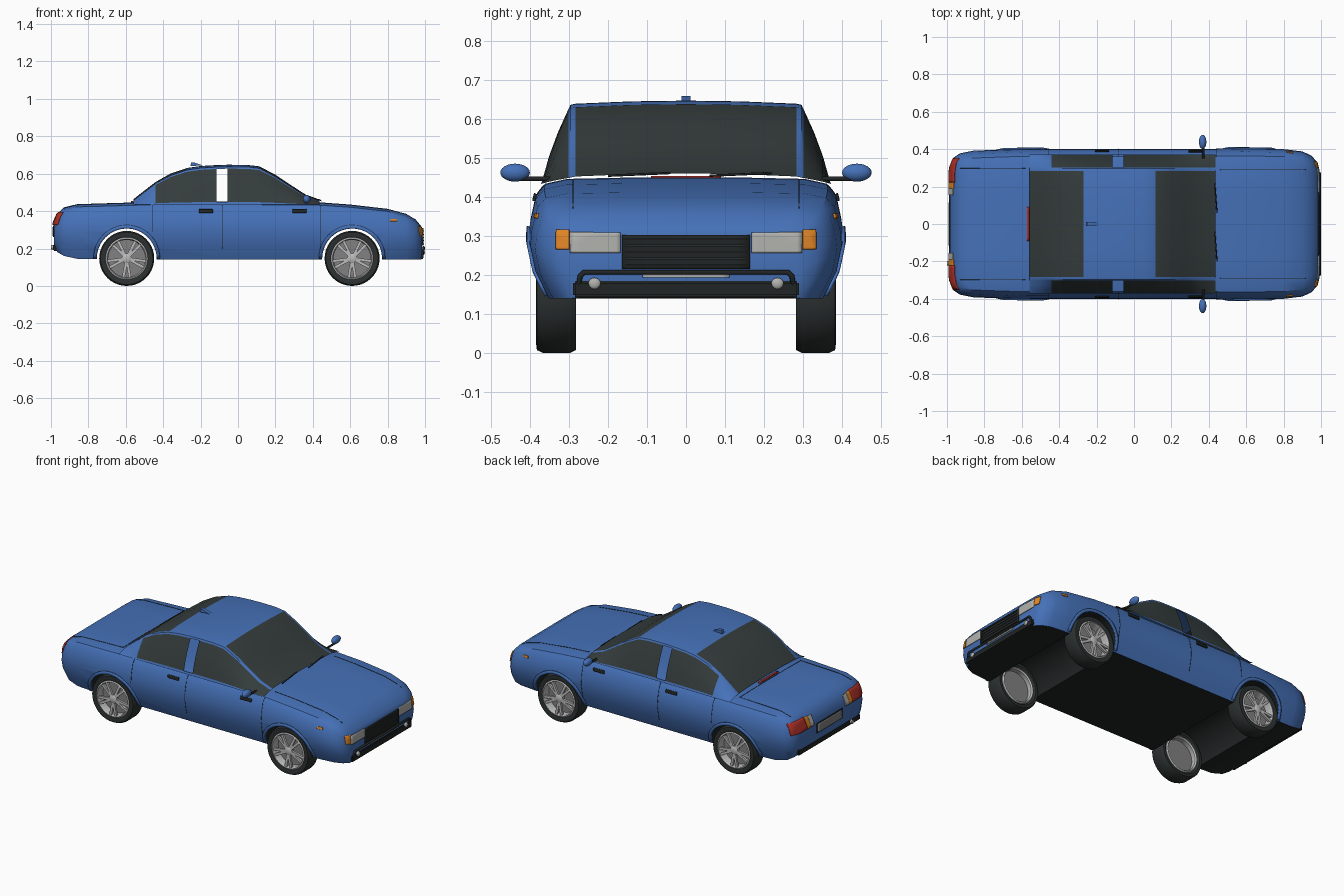
import bpy, bmesh, math
from mathutils import Vector, Matrix
from mathutils.bvhtree import BVHTree

cube = bpy.data.objects.get("Cube")
if cube:
    bpy.data.objects.remove(cube, do_unlink=True)


def material(name, r, g, b):
    m = bpy.data.materials.new(name)
    m.use_nodes = True
    m.diffuse_color = (r, g, b, 1)
    node = next(n for n in m.node_tree.nodes if n.type == 'BSDF_PRINCIPLED')
    node.inputs["Base Color"].default_value = (r, g, b, 1)
    return m


BLUE = material("blue_paint", .06, .165, .48)
GLASS = material("dark_glass", .035, .045, .045)
BLACK = material("black_trim", .015, .018, .018)
RUBBER = material("rubber", .025, .03, .03)
SILVER = material("silver", .5, .5, .5)
LAMP = material("lamp_white", .45, .45, .43)
GREY = material("plate_grey", .22, .22, .22)
RED = material("red_lamp", .42, .03, .02)
ORANGE = material("orange_lamp", .75, .24, .02)


def finish(name, bm, *mats, angle=35):
    me = bpy.data.meshes.new(name)
    bm.to_mesh(me)
    bm.free()
    ob = bpy.data.objects.new(name, me)
    bpy.context.collection.objects.link(ob)
    for m in mats:
        me.materials.append(m)
    smooth(ob, angle)
    return ob


def smooth(ob, angle=35):
    bpy.ops.object.select_all(action='DESELECT')
    ob.select_set(True)
    bpy.context.view_layer.objects.active = ob
    bpy.ops.object.shade_smooth_by_angle(angle=math.radians(angle))


def loft(rings, closed, caps=False):
    """Skin a list of equally long point rings."""
    bm = bmesh.new()
    vs = [[bm.verts.new(p) for p in ring] for ring in rings]
    n = len(rings[0])
    for a, b in zip(vs, vs[1:]):
        for i in range(n if closed else n - 1):
            j = (i + 1) % n
            bm.faces.new((a[i], a[j], b[j], b[i]))
    if caps:
        bm.faces.new(vs[0])
        bm.faces.new(vs[-1])
    bmesh.ops.recalc_face_normals(bm, faces=bm.faces[:])
    return bm


def lathe(profile, x, z, side=1, steps=40, closed=True):
    """Spin (radius, y) points around the axle at x, z."""
    rings = []
    for k in range(steps + 1):
        a = math.tau * k / steps
        rings.append([(x + r * math.cos(a), side * y, z + r * math.sin(a)) for r, y in profile])
    bm = loft(rings, closed)
    bmesh.ops.remove_doubles(bm, verts=bm.verts[:], dist=1e-5)
    bmesh.ops.recalc_face_normals(bm, faces=bm.faces[:])
    return bm


def box(name, loc, size, mat, bevel=0):
    bm = bmesh.new()
    bmesh.ops.create_cube(bm, size=1, matrix=Matrix.Translation(loc) @ Matrix.Diagonal((*size, 1)))
    if bevel:
        bmesh.ops.bevel(bm, geom=bm.edges[:], offset=bevel, segments=2, affect='EDGES')
    return finish(name, bm, mat)


def ellipsoid(name, loc, size, mat):
    bm = bmesh.new()
    bmesh.ops.create_uvsphere(bm, u_segments=20, v_segments=12, radius=1,
                              matrix=Matrix.Translation(loc) @ Matrix.Diagonal((*size, 1)))
    return finish(name, bm, mat, angle=60)


def tube(name, points, radius, mat):
    cu = bpy.data.curves.new(name, 'CURVE')
    cu.dimensions = '3D'
    cu.bevel_depth, cu.bevel_resolution, cu.use_fill_caps = radius, 2, True
    sp = cu.splines.new('POLY')
    sp.points.add(len(points) - 1)
    for p, co in zip(sp.points, points):
        p.co = (*co, 1)
    cu.materials.append(mat)
    ob = bpy.data.objects.new(name, cu)
    bpy.context.collection.objects.link(ob)


# Lower body: cross-section scaled along stations (x, half width, bottom, top)
SECTION = [(.88, 0), (.965, .25), (1, .5), (.99, .65), (.955, .86), (.9, .95), (.76, .99), (.4, 1)]
STATIONS = [(-.985, .31, .21, .34), (-.965, .355, .18, .385), (-.93, .378, .16, .42),
            (-.86, .392, .145, .437), (-.6, .402, .14, .445), (-.45, .402, .14, .45),
            (0, .402, .14, .45), (.42, .402, .14, .448), (.6, .405, .14, .435),
            (.8, .4, .14, .412), (.9, .388, .14, .385), (.95, .365, .14, .355),
            (.975, .335, .14, .325), (.985, .3, .145, .31)]
rings = []
for x, w, lo, hi in STATIONS:
    half = [(x, w * a, lo + (hi - lo) * b) for a, b in SECTION]
    rings.append(half + [(x, -y, z) for _, y, z in reversed(half)])
bm = loft(rings, True, caps=True)
surface = BVHTree.FromBMesh(bm)
body = finish("body", bm, BLUE, BLACK)

# Wheel channels cut across the underside
AXLES, HUB, WELL = (-.595, .61), .147, .16
for x in AXLES:
    cutter = finish("wheel_cutter", lathe([(0, -.6), (WELL, -.6), (WELL, .6), (0, .6)], x, HUB, closed=False), BLACK)
    cutter.hide_render = True
    mod = body.modifiers.new("wheel_well", 'BOOLEAN')
    mod.operation, mod.solver, mod.object = 'DIFFERENCE', 'EXACT', cutter
dg = bpy.context.evaluated_depsgraph_get()
cut_mesh = bpy.data.meshes.new_from_object(body.evaluated_get(dg))
for mod in list(body.modifiers):
    bpy.data.objects.remove(mod.object, do_unlink=True)
body.modifiers.clear()
body.data = cut_mesh
body.data.materials.clear()
body.data.materials.append(BLUE)
body.data.materials.append(BLACK)
for f in body.data.polygons:
    c, n = f.center, f.normal
    in_well = abs(n.y) < .3 and any(math.hypot(c.x - x, c.z - HUB) < WELL + .003 for x in AXLES)
    f.material_index = 1 if in_well or n.z < -.75 else 0
smooth(body)

# Cabin shell: roof edge height along x, flared side glass and open centre posts
ROOF = [(-.56, .452), (-.5, .499), (-.44, .545), (-.36, .59), (-.27, .62), (-.2, .63), (-.115, .635),
        (-.055, .637), (.05, .636), (.115, .628), (.2, .583), (.28, .53), (.36, .478), (.437, .45)]
rings = []
for x, top in ROOF:
    half = []
    for t, bow in ((0, 0), (.07, .001), (.35, .006), (.65, .006), (.95, .001), (1, 0)):
        half.append((x, .372 + (.297 - .372) * t + bow, .434 + (top - .434) * t))
    half += [(x, .284, top + .003), (x, .14, top + .009)]
    rings.append(half + [(x, 0, top + .011)] + [(x, -y, z) for _, y, z in reversed(half)])
bm = loft(rings, False)
gap = []
for f in bm.faces:
    c = f.calc_center_median()
    ids = [v.index for v in f.verts]
    y = max(abs(v.co.y) for v in f.verts)
    if y < .285:
        f.material_index = int(c.x < -.27 or c.x > .115)
    elif min(abs(v.co.y) for v in f.verts) > .2985 and y < .3715 and c.x > -.44:
        f.material_index = 1
        if -.115 < c.x < -.055:
            gap.append(f)
bmesh.ops.delete(bm, geom=gap, context='FACES')
finish("cabin", bm, BLUE, GLASS)


# Plates laid onto the body surface from one direction
def drape(name, grid, direction, mat, thick=.007):
    d = Vector(direction)
    bm = bmesh.new()
    rows = []
    for row in grid:
        out = []
        for u, v in row:
            p = Vector((0, u, v)) if d.x else Vector((u, 0, v)) if d.y else Vector((u, v, 0))
            hit = surface.ray_cast(p + d * 2, -d)[0]
            out.append(bm.verts.new((hit or p + d * .9) + d * thick * .35))
        rows.append(out)
    for a, b in zip(rows, rows[1:]):
        for i in range(len(a) - 1):
            bm.faces.new((a[i], a[i + 1], b[i + 1], b[i]))
    ob = finish(name, bm, mat)
    mod = ob.modifiers.new("thickness", 'SOLIDIFY')
    mod.thickness, mod.offset = thick, 0


def plate(name, u0, u1, v0, v1, direction, mat, thick=.007, n=10):
    grid = [[(u0 + (u1 - u0) * i / n, v0 + (v1 - v0) * j / n) for j in range(n + 1)] for i in range(n + 1)]
    drape(name, grid, direction, mat, thick)


FRONT, BACK, UP = (1, 0, 0), (-1, 0, 0), (0, 0, 1)
plate("grille", -.165, .165, .215, .303, FRONT, BLACK)
for k in range(5):
    box("grille_bar", (.991, 0, .225 + k * .017), (.008, .31, .005), RUBBER)
plate("front_plate", -.112, .112, .193, .208, FRONT, LAMP)
plate("rear_plate_frame", -.125, .125, .262, .322, BACK, BLACK, .004)
plate("rear_plate", -.115, .115, .268, .316, BACK, GREY, .009)
for s in (1, -1):
    side = (0, s, 0)
    plate("headlight", s * .168, s * .298, .257, .309, FRONT, LAMP)
    plate("front_indicator", s * .3, s * .333, .266, .316, FRONT, ORANGE)
    plate("tail_lamp_inner", s * .155, s * .19, .325, .385, BACK, LAMP)
    plate("tail_lamp_indicator", s * .19, s * .222, .325, .388, BACK, ORANGE)
    plate("tail_lamp", s * .222, s * .35, .325, .392, BACK, RED)
    plate("side_marker", .815, .85, .346, .358, side, ORANGE)
    for x in (-.172, .328):
        plate("door_handle", x - .037, x + .037, .39, .408, side, BLACK, .009)
    for x, low in ((-.455, .29), (-.085, .2), (.44, .2)):
        plate("door_seam", x - .001, x + .001, low, .43, side, BLACK, .002, 16)
    plate("trunk_seam", -.93, -.58, s * .298, s * .3, UP, BLACK, .002, 16)
    plate("hood_seam", .46, .92, s * .289, s * .291, UP, BLACK, .002, 16)
    for x in AXLES:
        arc = [math.pi * k / 24 for k in range(25)]
        drape("wheel_arch", [[(x + r * math.cos(a), HUB + r * math.sin(a)) for r in (WELL, .169, .178)]
                             for a in arc], side, BLUE, .009)
plate("trunk_seam_front", -.581, -.579, -.3, .3, UP, BLACK, .002, 16)
plate("brake_light", -.573, -.56, -.09, .09, UP, RED, .009)

# Bumpers, guard bar, fog lamps and exhaust
box("front_bumper", (.98, 0, .164), (.026, .58, .04), BLACK, .005)
box("rear_bumper", (-.972, 0, .205), (.034, .6, .036), BLACK, .005)
bar = [(.96, .28, .15), (.985, .277, .165), (.992, .272, .197), (.992, .262, .207)]
tube("guard_bar", bar + [(x, -y, z) for x, y, z in reversed(bar)], .007, BLACK)
for s in (1, -1):
    ellipsoid("fog_lamp", (.99, s * .235, .178), (.009, .016, .015), LAMP)
tube("exhaust", [(-.9, -.21, .2), (-1, -.21, .208)], .012, SILVER)

# Door mirrors, wipers and roof fin
for s in (1, -1):
    tube("mirror_arm", [(.37, s * .35, .447), (.37, s * .43, .447)], .006, BLACK)
    ellipsoid("door_mirror", (.367, s * .439, .463), (.02, .038, .023), BLUE)
for y in (-.2, .06):
    tube("wiper", [(.444, y, .455), (.432, y + .16, .462)], .003, BLACK)
fin = [[(x, y, z) for x, z in ((-.255, .64), (-.25, .66), (-.235, .66), (-.19, .645))] for y in (-.011, .011)]
finish("roof_fin", loft(fin, True, caps=True), BLUE)

# Wheels
TYRE = [(.108, .3), (.125, .283), (.14, .283), (.147, .297), (.147, .368), (.14, .383), (.125, .385), (.108, .378)]
RIM = [(.113, .38), (.105, .384), (.099, .372), (.099, .292), (.106, .284), (.113, .29)]
for x in AXLES:
    for s in (1, -1):
        finish("tyre", lathe(TYRE, x, HUB, s), RUBBER)
        bm = lathe(RIM, x, HUB, s)
        for k in range(5):
            for spread in (-.17, .17):
                turn = Matrix.Rotation(math.tau * k / 5 + spread + math.pi / 2, 4, 'Y')
                place = Matrix.Translation((x, s * .372, HUB)) @ turn @ Matrix.Translation((.06, 0, 0))
                bmesh.ops.create_cube(bm, size=1, matrix=place @ Matrix.Diagonal((.085, .014, .015, 1)))
        finish("rim", bm, SILVER)
        finish("hub", lathe([(0, .36), (.026, .36), (.026, .378), (.018, .383), (0, .383)], x, HUB, s, 24, False), SILVER)
        finish("brake_disc", lathe([(0, .32), (.1, .32), (.1, .335), (0, .335)], x, HUB, s, 32, False), GREY)
